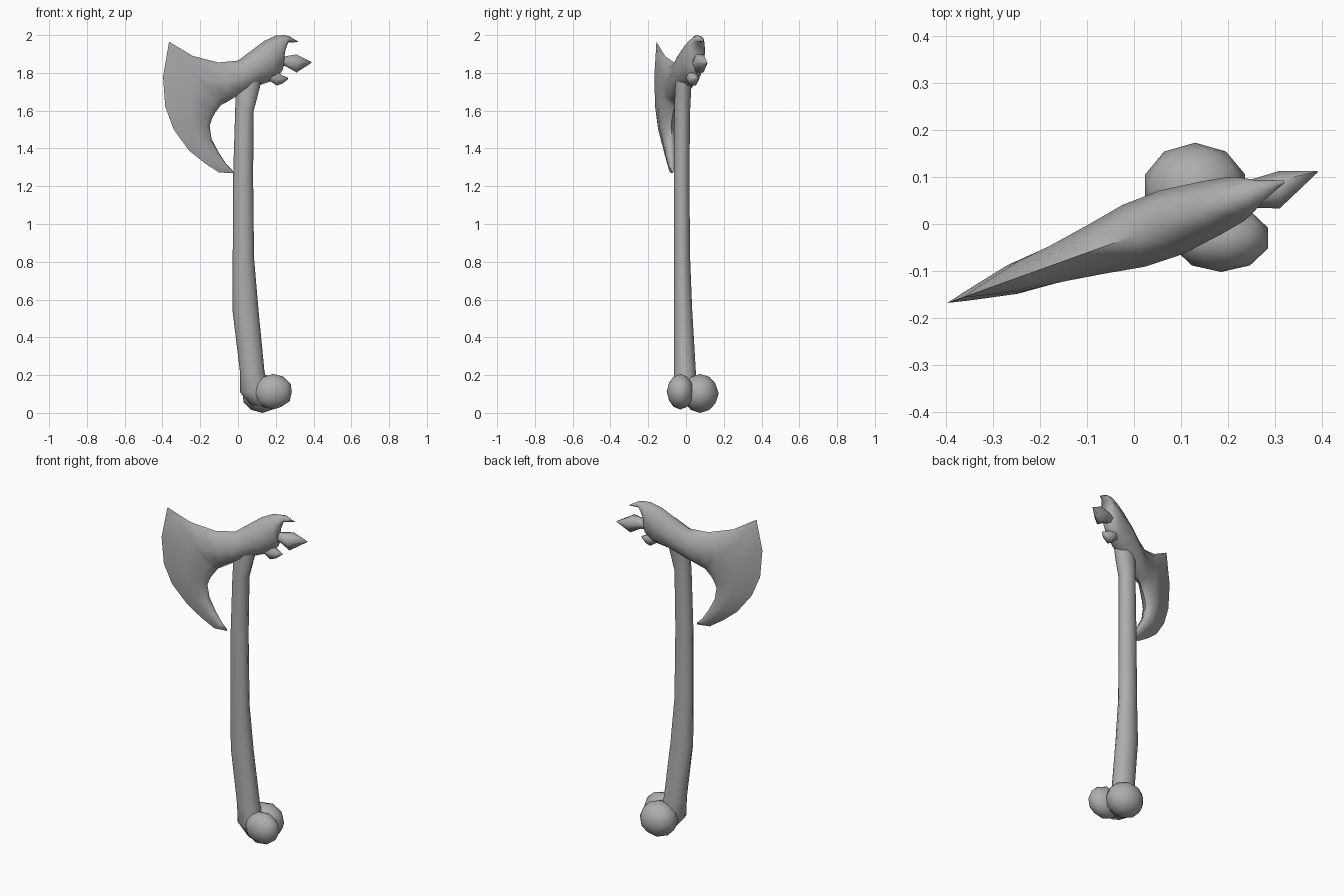
import bpy, bmesh, math
from mathutils import Vector

cube = bpy.data.objects.get("Cube")
if cube:
    bpy.data.objects.remove(cube, do_unlink=True)

bone = bpy.data.materials.new("grey bone")
bone.use_nodes = True
GREY = (0.42, 0.42, 0.42, 1)
bone.diffuse_color = GREY
bone.node_tree.nodes["Principled BSDF"].inputs["Base Color"].default_value = GREY


def finish(name, bm):
    bmesh.ops.remove_doubles(bm, verts=bm.verts, dist=0.0005)
    bmesh.ops.recalc_face_normals(bm, faces=bm.faces)
    mesh = bpy.data.meshes.new(name)
    bm.to_mesh(mesh)
    bm.free()
    mesh.materials.append(bone)
    ob = bpy.data.objects.new(name, mesh)
    bpy.context.collection.objects.link(ob)
    bpy.ops.object.select_all(action='DESELECT')
    ob.select_set(True)
    bpy.context.view_layer.objects.active = ob
    bpy.ops.object.shade_smooth_by_angle(angle=math.radians(70))
    return ob


def loft(name, rings):
    """Skin a list of equal closed rings and cap both ends."""
    bm = bmesh.new()
    loops = [[bm.verts.new(p) for p in ring] for ring in rings]
    n = len(loops[0])
    for a, b in zip(loops, loops[1:]):
        for i in range(n):
            j = (i + 1) % n
            bm.faces.new((a[i], a[j], b[j], b[i]))
    bm.faces.new(loops[0])
    bm.faces.new(loops[-1])
    return finish(name, bm)


def head_y(x):
    """The head lies in a vertical plane turned about the handle."""
    return 0.36 * x - 0.025


ACROSS = Vector((-0.34, 0.94, 0))

# Handle: z, left and right limits, front and back limits
handle = [
    (0.04, 0.07, 0.19, -0.05, 0.06),
    (0.11, 0.01, 0.17, -0.065, 0.06),
    (0.22, 0.01, 0.14, -0.066, 0.055),
    (0.55, -0.03, 0.108, -0.066, 0.035),
    (0.82, -0.028, 0.085, -0.066, 0.024),
    (1.25, -0.026, 0.08, -0.066, 0.02),
    (1.60, -0.015, 0.083, -0.064, 0.024),
    (1.72, -0.012, 0.115, -0.06, 0.03),
    (1.80, -0.01, 0.13, -0.05, 0.04),
]
rings = []
for z, x0, x1, y0, y1 in handle:
    rings.append([((x0 + x1) / 2 + (x1 - x0) / 2 * math.cos(a),
                   (y0 + y1) / 2 + (y1 - y0) / 2 * math.sin(a), z)
                  for a in (math.tau * k / 10 for k in range(10))])
loft("handle", rings)

# Head: outer x, z, inner x, z, half thickness, from the hook round to the lower blade tip
head = [
    (0.32, 1.965, 0.318, 1.963, 0.003),
    (0.27, 1.995, 0.26, 1.96, 0.025),
    (0.24, 2.0, 0.24, 1.90, 0.04),
    (0.20, 1.997, 0.235, 1.81, 0.05),
    (0.14, 1.97, 0.19, 1.76, 0.06),
    (0.06, 1.91, 0.10, 1.73, 0.072),
    (0.0, 1.865, 0.0, 1.68, 0.07),
    (-0.105, 1.855, -0.06, 1.645, 0.06),
    (-0.24, 1.89, -0.09, 1.63, 0.05),
    (-0.365, 1.965, -0.105, 1.61, 0.045),
    (-0.397, 1.78, -0.12, 1.59, 0.045),
    (-0.385, 1.62, -0.137, 1.56, 0.042),
    (-0.34, 1.5, -0.15, 1.52, 0.038),
    (-0.26, 1.39, -0.14, 1.45, 0.034),
    (-0.18, 1.325, -0.10, 1.375, 0.026),
    (-0.10, 1.272, -0.06, 1.315, 0.017),
    (-0.025, 1.27, -0.026, 1.28, 0.004),
]
STEPS = (0, 0.14, 0.5, 0.86, 1)
ROUND = (0, 0.68, 1, 0.68, 0)
WEDGE = (0, 0.22, 0.72, 0.9, 0)
rings = []
for i, (ox, oz, ix, iz, t) in enumerate(head):
    sharp = min(max((i - 6) / 3, 0), 1)
    lower = -0.012 * max(i - 13, 0)
    side = []
    for s, r, w in zip(STEPS, ROUND, WEDGE):
        x, z = ox + (ix - ox) * s, oz + (iz - oz) * s
        side.append((Vector((x, head_y(x) + lower, z)), t * (r + (w - r) * sharp)))
    rings.append([p + ACROSS * h for p, h in side]
                 + [p - ACROSS * h for p, h in side[-2:0:-1]])
loft("axe_head", rings)


def spike(name, stations, sides=6):
    """Pointed piece along a path: x, y, z, half width, half height."""
    loft(name, [[(x, y + w * math.cos(a), z + h * math.sin(a))
                 for a in (math.tau * k / sides for k in range(sides))]
                for x, y, z, w, h in stations])


# Pointed spike and small tooth behind the head
spike("rear_spike", [(0.18, 0.045, 1.86, 0.03, 0.03), (0.25, 0.065, 1.862, 0.03, 0.03),
                     (0.31, 0.073, 1.85, 0.04, 0.055), (0.39, 0.111, 1.855, 0.002, 0.002)])
spike("lower_tooth", [(0.15, 0.03, 1.80, 0.035, 0.035), (0.205, 0.036, 1.77, 0.035, 0.042),
                      (0.235, 0.04, 1.765, 0.025, 0.025), (0.265, 0.045, 1.77, 0.005, 0.005)])

# Two rounded lobes of the joint at the foot of the handle
for name, centre, radii in (
        ("front_knuckle", (0.185, -0.03, 0.112), (0.105, 0.072, 0.094)),
        ("back_knuckle", (0.13, 0.075, 0.103), (0.112, 0.098, 0.103))):
    bm = bmesh.new()
    bmesh.ops.create_icosphere(bm, subdivisions=2, radius=1)
    for v in bm.verts:
        v.co = Vector(c + r * k for c, r, k in zip(centre, radii, v.co))
    finish(name, bm)
